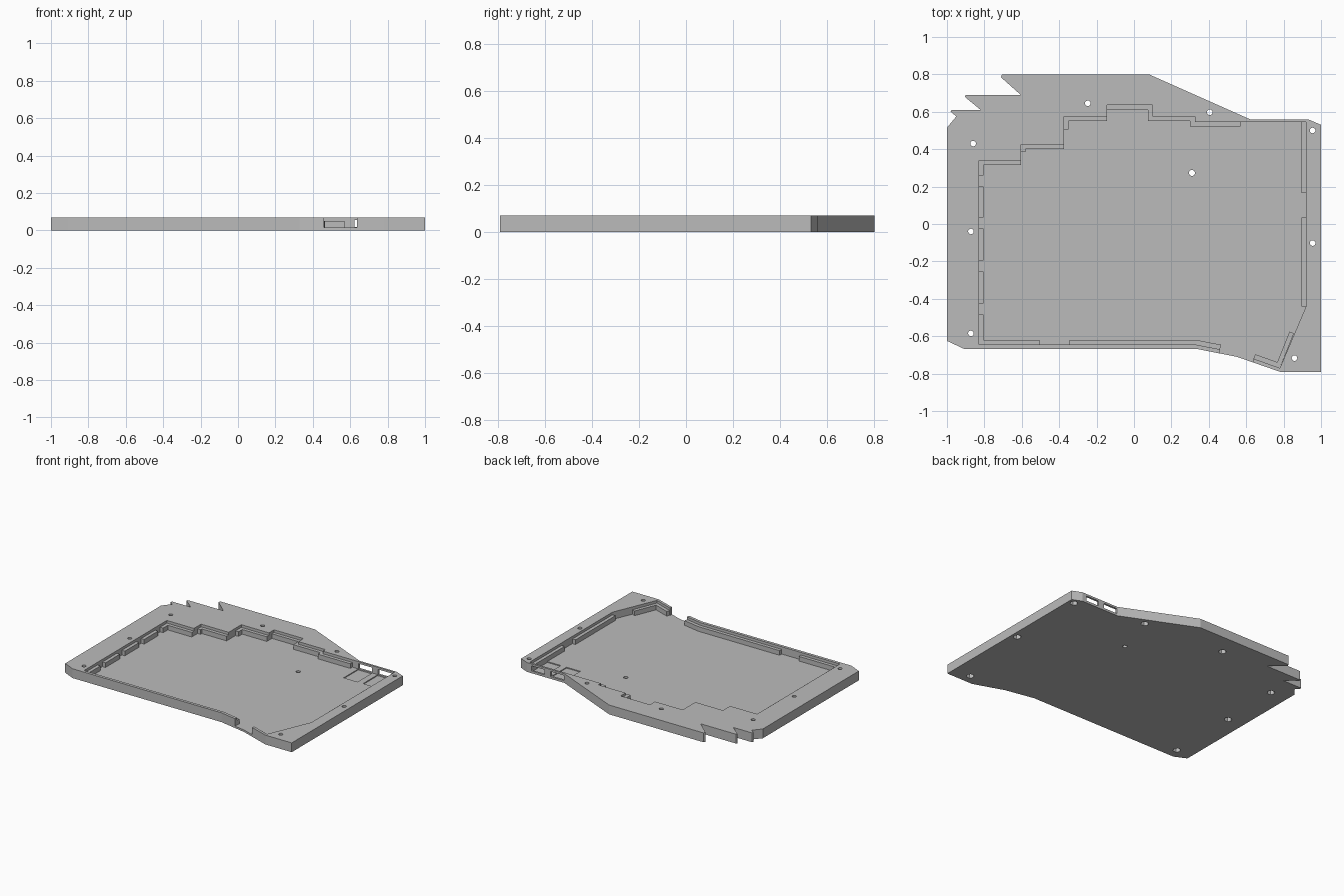
import bpy, bmesh, math
from mathutils import Vector

cube = bpy.data.objects.get("Cube")
if cube:
    bpy.data.objects.remove(cube, do_unlink=True)

TOP, FLOOR, LEDGE = 0.07, 0.015, 0.05

grey = bpy.data.materials.new("matte_grey")
grey.use_nodes = True
grey.diffuse_color = (0.5, 0.5, 0.5, 1)
grey.node_tree.nodes["Principled BSDF"].inputs["Base Color"].default_value = (0.5, 0.5, 0.5, 1)


def prism(name, pts, z0, z1):
    """Extrude a flat outline between two heights."""
    bm = bmesh.new()
    face = bm.faces.new([bm.verts.new((x, y, z0)) for x, y in pts])
    ext = bmesh.ops.extrude_face_region(bm, geom=[face])["geom"]
    bmesh.ops.translate(bm, vec=(0, 0, z1 - z0),
                        verts=[g for g in ext if isinstance(g, bmesh.types.BMVert)])
    bmesh.ops.recalc_face_normals(bm, faces=bm.faces)
    mesh = bpy.data.meshes.new(name)
    bm.to_mesh(mesh)
    bm.free()
    mesh.materials.append(grey)
    obj = bpy.data.objects.new(name, mesh)
    bpy.context.collection.objects.link(obj)
    return obj


def rect(x0, x1, y0, y1):
    return [(x0, y0), (x1, y0), (x1, y1), (x0, y1)]


def ring(x, y, r, n):
    return [(x + r * math.cos(math.tau * i / n), y + r * math.sin(math.tau * i / n))
            for i in range(n)]


def cut(target, pts, z0, z1):
    """Subtract a prism and discard the cutter."""
    cutter = prism("cutter", pts, z0, z1)
    cutter.hide_render = True
    mod = target.modifiers.new("cut", 'BOOLEAN')
    mod.operation, mod.solver, mod.object = 'DIFFERENCE', 'EXACT', cutter
    bpy.context.view_layer.update()
    with bpy.context.temp_override(object=target, active_object=target):
        bpy.ops.object.modifier_apply(modifier=mod.name)
    bpy.data.objects.remove(cutter, do_unlink=True)


def strip(path, width):
    """Outline of a band lying to the right of a path, with mitred corners."""
    p = [Vector(q) for q in path]
    normals = []
    for a, b in zip(p, p[1:]):
        d = (b - a).normalized()
        normals.append(Vector((d.y, -d.x)))
    inner = []
    for i, q in enumerate(p):
        n0, n1 = normals[max(i - 1, 0)], normals[min(i, len(normals) - 1)]
        inner.append(q + (n0 + n1) * (width / (1 + n0.dot(n1))))
    return [tuple(q) for q in p + inner[::-1]]


# Case body with the toothed back left edge
outline = [(-1, 0.515), (-0.95, 0.575), (-0.98, 0.6), (-0.975, 0.61), (-0.82, 0.61),
           (-0.905, 0.68), (-0.9, 0.69), (-0.605, 0.69), (-0.712, 0.785), (-0.705, 0.8),
           (0.08, 0.8), (0.62, 0.56), (0.93, 0.56), (1, 0.53), (1, -0.79), (0.78, -0.79),
           (0.55, -0.71), (0.33, -0.667), (-0.91, -0.667), (-1, -0.625)]
case = prism("case_body", outline, 0, TOP)

# Stepped tray cavity
cavity = [(-0.83, -0.645), (-0.83, 0.34), (-0.605, 0.34), (-0.605, 0.425), (-0.375, 0.425),
          (-0.375, 0.575), (-0.145, 0.575), (-0.145, 0.635), (0.10, 0.635), (0.10, 0.575),
          (0.325, 0.575), (0.325, 0.545), (0.92, 0.545), (0.92, -0.44), (0.78, -0.77),
          (0.64, -0.72), (0.55, -0.688), (0.46, -0.67), (0.33, -0.645)]
cut(case, cavity, FLOOR, TOP + 0.05)

# Front opening
cut(case, [(0.46, -0.6), (0.46, -0.85), (0.636, -0.85), (0.636, -0.6)], FLOOR, TOP + 0.05)

# Two rear ports, each with a shallow pocket in the floor
for x0, x1 in ((0.62, 0.735), (0.782, 0.895)):
    cut(case, rect(x0, x1, 0.37, 0.544), 0.008, 0.03)
    cut(case, rect(x0 + 0.003, x1, 0.53, 0.62), FLOOR + 0.002, 0.055)

# Screw holes with hexagonal nut recesses underneath
holes = [(-0.86, 0.43), (-0.247, 0.645), (0.405, 0.597), (0.955, 0.5), (-0.872, -0.04),
         (0.955, -0.102), (-0.872, -0.585), (0.858, -0.717)]
for x, y in holes:
    cut(case, ring(x, y, 0.015, 16), -0.05, TOP + 0.05)
    cut(case, ring(x, y, 0.028, 6), -0.05, 0.03)

# Reset hole through the floor
cut(case, ring(0.31, 0.273, 0.016, 16), -0.05, TOP)

# Support ledges along the cavity walls
left_x = -0.83
ledges = {
    "left_ledge_1": [(left_x, -0.425), (left_x, -0.255)],
    "left_ledge_2": [(left_x, -0.195), (left_x, -0.025)],
    "left_ledge_3": [(left_x, 0.035), (left_x, 0.2)],
    "back_ledge_1": [(left_x, 0.26), (left_x, 0.34), (-0.605, 0.34)],
    "back_ledge_2": [(-0.605, 0.385), (-0.605, 0.425), (-0.375, 0.425)],
    "back_ledge_3": [(-0.375, 0.505), (-0.375, 0.575), (-0.145, 0.575)],
    "back_ledge_4": [(-0.145, 0.635), (0.10, 0.635), (0.10, 0.575), (0.325, 0.575),
                     (0.325, 0.545), (0.57, 0.545)],
    "right_ledge_1": [(0.92, 0.545), (0.92, 0.165)],
    "right_ledge_2": [(0.92, 0.035), (0.92, -0.44)],
    "corner_ledge": [(0.855, -0.585), (0.78, -0.77), (0.64, -0.72)],
    "front_ledge_1": [(0.46, -0.67), (0.33, -0.645), (-0.345, -0.645)],
    "front_ledge_2": [(-0.505, -0.645), (left_x, -0.645), (left_x, -0.485)],
}
for name, path in ledges.items():
    prism(name, strip(path, 0.025), FLOOR, LEDGE)
